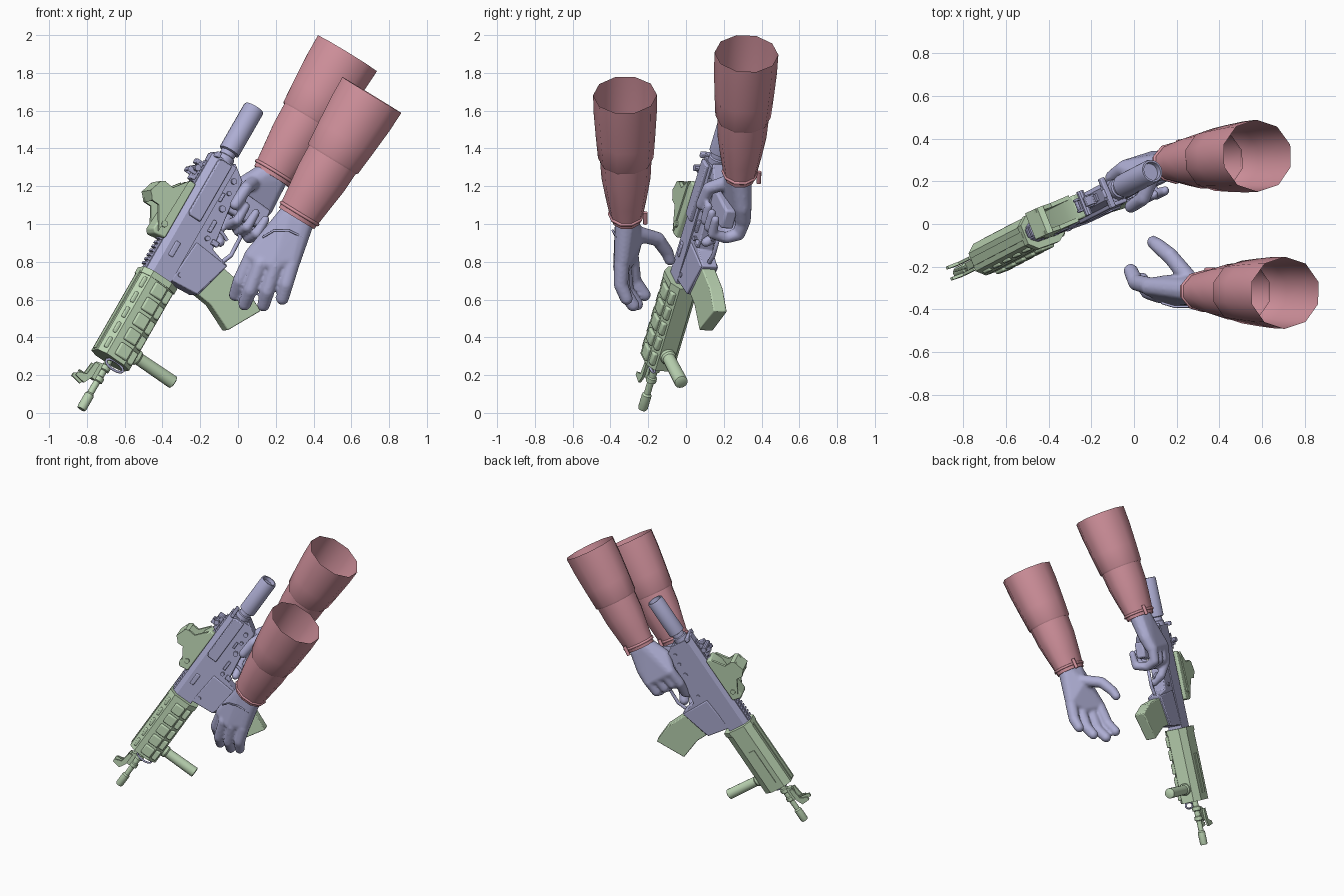
import bpy, bmesh, math
from mathutils import Matrix, Vector

if "Cube" in bpy.data.objects:
    bpy.data.objects.remove(bpy.data.objects["Cube"])


def material(name, colour):
    mat = bpy.data.materials.new(name)
    mat.use_nodes = True
    mat.diffuse_color = (*colour, 1)
    mat.node_tree.nodes["Principled BSDF"].inputs["Base Color"].default_value = (*colour, 1)
    return mat


violet = material("violet", (.42, .42, .65))
green = material("pale green", (.5, .66, .45))
pink = material("dusty pink", (.65, .29, .34))

# Rifle frame: x runs from muzzle to stock, z is the rifle's up
back = Vector((.482, .252, .839)).normalized()
up = Vector((-.793, -.281, .539))
up = (up - back * up.dot(back)).normalized()
side = up.cross(back)
rifle = Matrix((back, side, up)).transposed().to_4x4()
rifle.translation = (-.83, -.23, .02)
world = Matrix.Identity(4)


def finish(name, bm, mat, frame=rifle, angle=35, bevel=0):
    bmesh.ops.recalc_face_normals(bm, faces=bm.faces)
    mesh = bpy.data.meshes.new(name)
    bm.to_mesh(mesh)
    bm.free()
    mesh.materials.append(mat)
    for poly in mesh.polygons:
        poly.use_smooth = True
    mesh.set_sharp_from_angle(angle=math.radians(angle))
    obj = bpy.data.objects.new(name, mesh)
    bpy.context.collection.objects.link(obj)
    obj.matrix_world = frame
    if bevel:
        mod = obj.modifiers.new("edge", "BEVEL")
        mod.width, mod.segments = bevel, 2
    return obj


def loft(bm, rings, caps=True):
    loops = [[bm.verts.new(p) for p in ring] for ring in rings]
    count = len(loops[0])
    for a, b in zip(loops, loops[1:]):
        for i in range(count):
            j = (i + 1) % count
            bm.faces.new((a[i], a[j], b[j], b[i]))
    if caps:
        bm.faces.new(loops[0])
        bm.faces.new(loops[-1])


def plate(name, outline, mat, half, centre=0, bevel=0):
    """Side outline in x, z given thickness across the rifle."""
    bm = bmesh.new()
    loft(bm, [[(x, centre + y, z) for x, z in outline] for y in (-half, half)])
    return finish(name, bm, mat, bevel=bevel)


def prism(name, section, start, end, mat):
    """Cross-section in y, z swept along the rifle."""
    bm = bmesh.new()
    loft(bm, [[(x, y, z) for y, z in section] for x in (start, end)])
    return finish(name, bm, mat, angle=20)


def boxes(name, mat, items, bevel=0):
    """Each item is (centre, size)."""
    bm = bmesh.new()
    for centre, size in items:
        bmesh.ops.create_cube(bm, size=1, matrix=Matrix.Translation(centre) @ Matrix.Diagonal((*size, 1)))
    return finish(name, bm, mat, bevel=bevel)


def turned(name, mat, profile, origin=(0, 0, 0), axis="X", sides=16):
    """Lathe of (distance, radius) pairs."""
    bm = bmesh.new()
    rings = []
    for d, r in profile:
        ring = []
        for i in range(sides):
            a = math.tau * i / sides
            c, s = r * math.cos(a), r * math.sin(a)
            p = {"X": (d, c, s), "Y": (c, d, s), "Z": (c, s, d)}[axis]
            ring.append(Vector(origin) + Vector(p))
        rings.append(ring)
    loft(bm, rings)
    return finish(name, bm, mat)


def rod(name, mat, points, radius, frame=rifle, closed=False):
    curve = bpy.data.curves.new(name, "CURVE")
    curve.dimensions, curve.bevel_depth = "3D", radius
    curve.bevel_resolution, curve.use_fill_caps = 2, True
    line = curve.splines.new("POLY")
    line.points.add(len(points) - 1)
    for p, co in zip(line.points, points):
        p.co = (*co, 1)
    line.use_cyclic_u = closed
    curve.materials.append(mat)
    obj = bpy.data.objects.new(name, curve)
    bpy.context.collection.objects.link(obj)
    obj.matrix_world = frame


# Barrel and front sight
turned("barrel", green, [(0, .022), (.01, .026), (.09, .026), (.1, .018), (.17, .018), (.175, .028),
                         (.2, .028), (.205, .02), (.24, .02), (.245, .03), (.27, .03), (.275, .02), (.4, .02)])
plate("front_sight_base", [(.17, .02), (.17, .05), (.26, .06), (.27, .02)], green, .018)
for y in (-.028, .028):
    plate("front_sight_ear", [(.12, .07), (.13, .13), (.15, .13), (.17, .08), (.25, .07), (.25, .045), (.17, .045)],
          green, .007, y)
turned("front_sight_post", green, [(.05, .008), (.12, .006)], (.17, 0, 0), "Z", 8)

# Handguard with slots, rail covers and foregrip
guard = [(-.045, .1), (.045, .1), (.08, .055), (.08, -.06), (.045, -.11), (-.045, -.11), (-.08, -.06), (-.08, .055)]
prism("handguard", guard, .31, .82, green)
prism("handguard_rear_ring", [(y * 1.05, z * 1.05) for y, z in guard], .795, .83, green)
steps = [.37 + .095 * i for i in range(5)]
boxes("handguard_side_covers", green, [((x, -.083, -.02), (.075, .026, .075)) for x in steps], .008)
boxes("handguard_lower_covers", green, [((x, -.062, -.082), (.075, .03, .04)) for x in steps], .008)
boxes("handguard_upper_slots", green, [((x, -.064, .072), (.065, .018, .024)) for x in steps], .007)
boxes("handguard_top_rail", green, [((.565, 0, .1), (.49, .04, .012))])
boxes("handguard_right_panel", green, [((.5, .081, 0), (.28, .008, .04))])
turned("foregrip", green, [(-.37, .028), (-.365, .036), (-.14, .034), (-.13, .042), (-.1, .042)], (.405, 0, 0), "Z")
rod("sling_loop", violet, [(.29 + .022 * math.cos(a), -.035, -.03 + .055 * math.sin(a))
                           for a in (math.tau * i / 14 for i in range(14))], .007, closed=True)

# Receiver
prism("upper_receiver", [(-.03, .085), (.03, .085), (.052, .05), (.052, -.065), (-.052, -.065), (-.052, .05)],
      .82, 1.56, violet)
plate("lower_receiver", [(.86, -.05), (.87, -.235), (1.09, -.295), (1.12, -.18), (1.34, -.15), (1.52, -.135),
                         (1.58, -.05)], violet, .044, bevel=.006)
plate("magazine_well", [(.85, -.06), (.865, -.225), (1.085, -.29), (1.1, -.08)], violet, .052, bevel=.006)
boxes("receiver_rail", violet, [((1.17, 0, .088), (.68, .036, .012))]
      + [((.86 + .026 * i, 0, .097), (.014, .046, .018)) for i in range(25)])
plate("bolt_cover", [(1.2, -.035), (1.2, .035), (1.22, .045), (1.54, .045), (1.55, .03), (1.55, -.035)],
      violet, .012, -.058, .006)
boxes("ejection_slot", violet, [((1.0, -.053, .01), (.09, .012, .03))], .008)
boxes("charging_handle", violet, [((1.56, 0, .062), (.03, .15, .025)), ((1.52, 0, .07), (.1, .04, .03))], .005)
for x, z, r in ((1.15, -.12, .014), (1.33, -.11, .018), (1.42, -.1, .012), (1.49, -.09, .016), (.9, -.09, .013)):
    turned("receiver_pin", violet, [(-.058, r), (.052, r)], (x, 0, z), "Y", 10)
boxes("receiver_levers", violet, [((1.22, -.05, -.11), (.07, .02, .02)), ((1.38, -.05, -.075), (.05, .02, .016)),
                                  ((1.15, -.05, -.17), (.03, .02, .04))], .004)
rod("trigger_guard", violet, [(1.1, 0, -.27), (1.16, 0, -.295), (1.27, 0, -.29), (1.36, 0, -.19)], .012)
rod("trigger", violet, [(1.24, 0, -.14), (1.235, 0, -.19), (1.215, 0, -.235)], .01)
plate("pistol_grip", [(1.34, -.12), (1.48, -.12), (1.48, -.355), (1.37, -.365), (1.35, -.25)], violet, .034, bevel=.012)
turned("stock_tube", violet, [(1.54, .05), (1.59, .05), (1.595, .042), (1.62, .042), (1.625, .057), (1.89, .057),
                              (1.9, .053), (1.9, .044), (1.875, .042)], sides=20)
plate("magazine", [(.875, -.2), (.865, -.32), (.8, -.475), (.99, -.58), (1.05, -.45), (1.08, -.2)],
      green, .038, bevel=.006)

# Rear sight
boxes("rear_sight", violet, [((1.43, 0, .108), (.1, .06, .025)), ((1.42, 0, .15), (.02, .05, .012)),
                             ((1.42, -.027, .132), (.03, .012, .05)), ((1.42, .027, .132), (.03, .012, .05)),
                             ((1.48, 0, .12), (.025, .045, .04))], .004)
turned("rear_sight_knob", violet, [(-.06, .018), (.06, .018)], (1.44, 0, .122), "Y", 10)

# Optic: solid base, two side walls and a roof round an open window
plate("optic_base", [(1.02, .085), (1.01, .15), (1.03, .17), (1.12, .165), (1.3, .15), (1.36, .12), (1.36, .085)],
      green, .058, bevel=.008)
for y in (-.056, .056):
    plate("optic_wall", [(1.03, .14), (1.1, .18), (1.15, .21), (1.15, .255), (1.19, .285), (1.255, .27),
                         (1.275, .24), (1.27, .19), (1.35, .13)], green, .01, y)
plate("optic_roof", [(1.15, .25), (1.19, .29), (1.265, .265), (1.28, .24), (1.25, .252), (1.19, .265)], green, .066)
turned("optic_knob", green, [(-.07, .018), (.07, .018)], (1.08, 0, .13), "Y", 10)


# Gloves: hulls of spheres fused into one smooth skin
def blob(bm, balls):
    part = bmesh.new()
    for centre, radius in balls:
        bmesh.ops.create_icosphere(part, subdivisions=2, radius=radius, matrix=Matrix.Translation(centre))
    bmesh.ops.delete(part, geom=part.edges[:], context="EDGES_FACES")
    if not part.verts:
        return
    hull = bmesh.ops.convex_hull(part, input=part.verts[:])
    loose = [v for v in part.verts if not v.link_faces]
    bmesh.ops.delete(part, geom=loose, context="VERTS")
    mesh = bpy.data.meshes.new("part")
    part.to_mesh(mesh)
    part.free()
    bm.from_mesh(mesh)
    bpy.data.meshes.remove(mesh)


def glove(name, palm, fingers, frame, radius):
    bm = bmesh.new()
    blob(bm, palm)
    for path in fingers:
        balls = [(p, radius - .004 * i) for i, p in enumerate(path)]
        for pair in zip(balls, balls[1:]):
            blob(bm, pair)
    obj = finish(name, bm, violet, frame, 180)
    mod = obj.modifiers.new("fuse", "REMESH")
    mod.mode, mod.voxel_size, mod.use_smooth_shade = "VOXEL", .009, True
    mod = obj.modifiers.new("soften", "SMOOTH")
    mod.factor, mod.iterations = .5, 4


glove("open_glove",
      [((.275, -.315, 1.05), .06), ((.345, -.315, 1.01), .06), ((.075, -.295, .83), .045),
       ((.29, -.335, .81), .045), ((.18, -.335, .79), .05), ((.25, -.28, .93), .055)],
      [[(.07, -.29, .82), (.01, -.275, .7), (-.015, -.22, .625)],
       [(.12, -.33, .79), (.065, -.315, .65), (.035, -.26, .575)],
       [(.2, -.345, .78), (.155, -.33, .645), (.135, -.28, .57)],
       [(.285, -.34, .79), (.255, -.345, .68), (.235, -.315, .605)],
       [(.26, -.26, .95), (.17, -.15, .92), (.11, -.1, .85), (.09, -.085, .81)]], world, .043)
rod("glove_back_seam", violet, [(.13, -.37, .93), (.19, -.388, .965), (.27, -.388, .965), (.345, -.365, .93)], .006, world)
glove("gripping_glove",
      [((1.65, .02, -.25), .065), ((1.64, .02, -.31), .06), ((1.42, .09, -.17), .042), ((1.42, .085, -.34), .042),
       ((1.52, .03, -.17), .05), ((1.5, .06, -.34), .05)],
      [[(1.42, .09, z), (1.33, .085, z), (1.3, .02, z), (1.32, -.065, z), (1.41, -.07, z)]
       for z in (-.21, -.275, -.34)]
      + [[(1.42, .09, -.165), (1.31, .08, -.16), (1.22, .04, -.19), (1.18, -.02, -.2)],
         [(1.56, 0, -.2), (1.49, -.075, -.16), (1.38, -.085, -.15)]], rifle, .039)


# Sleeves: open rolled tube over a tighter forearm tube, with a wrist band
def sleeve(label, wrist, top):
    wrist, top = Vector(wrist), Vector(top)
    axis = (top - wrist).normalized()
    wide = Vector((0, 1, 0)).cross(axis).normalized()
    deep = axis.cross(wide)

    def ring(d, a, b):
        return [wrist + axis * d + wide * a * math.cos(t) + deep * b * math.sin(t)
                for t in (math.tau * (i + .5) / 10 for i in range(10))]

    for name, rows in (("forearm", [(0, .105, .075), (0, .115, .084), (.12, .13, .108), (.25, .147, .13), (.39, .154, .138)]),
                       ("upper_sleeve", [(.385, .15, .135), (.365, .157, .142), (.375, .163, .147), (.5, .175, .157),
                                         (.65, .188, .167), (.765, .192, .169)])):
        bm = bmesh.new()
        loft(bm, [ring(*row) for row in rows], False)
        finish(label + "_" + name, bm, pink, world, 50)
    rod(label + "_wrist_band", pink, ring(.03, .119, .09), .009, world, True)
    rod(label + "_wrist_strap", pink, [wrist + axis * d + wide * .04 + deep * .1 for d in (-.01, .06)], .012, world)


sleeve("left", (.31, -.315, 1.03), (.71, -.323, 1.685))
sleeve("right", (.18, .285, 1.25), (.577, .32, 1.9))
